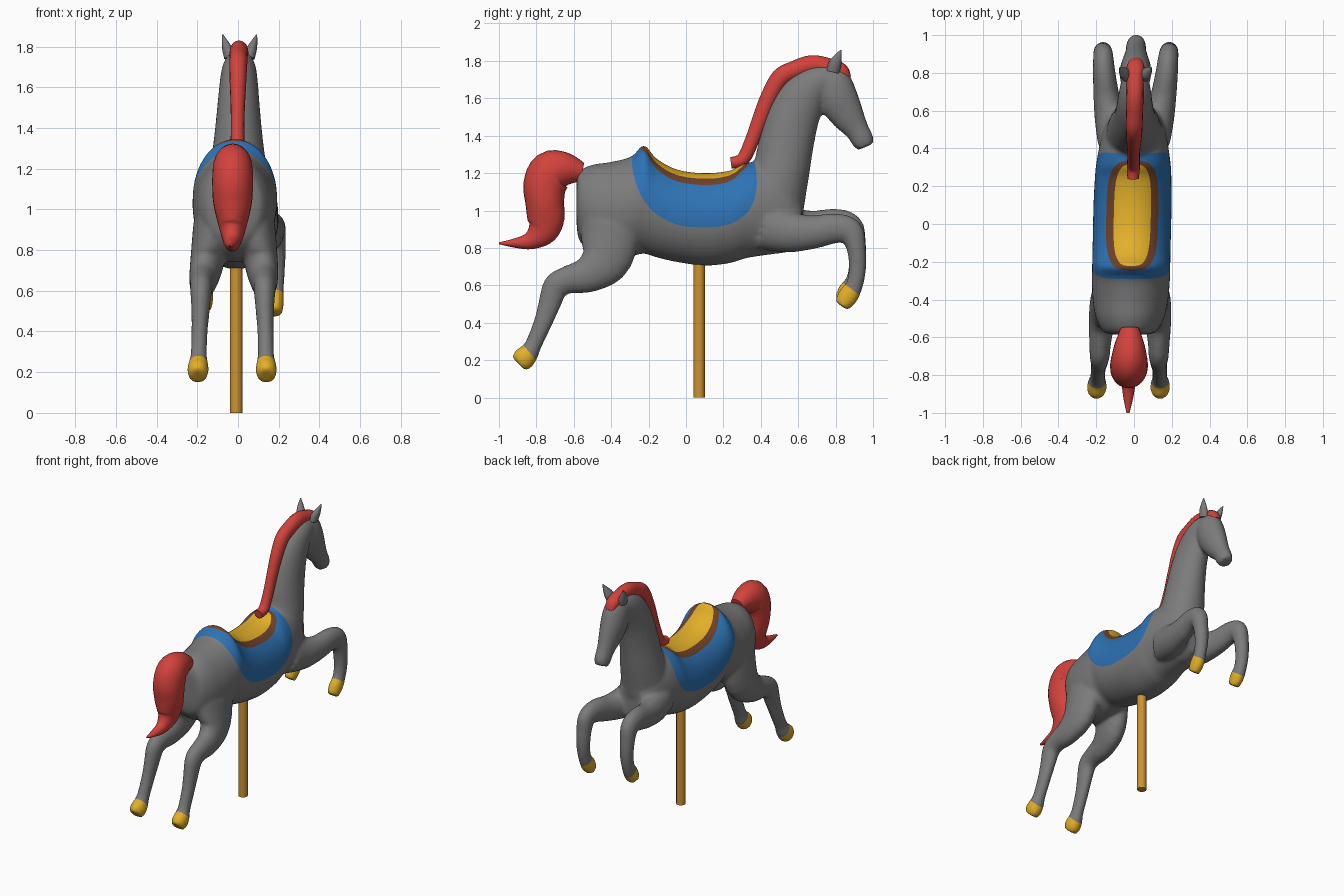
import bpy, bmesh, math
from mathutils import Vector

if "Cube" in bpy.data.objects:
    bpy.data.objects.remove(bpy.data.objects["Cube"])


def material(name, rgb):
    m = bpy.data.materials.new(name)
    m.diffuse_color = (*rgb, 1)
    m.use_nodes = True
    m.node_tree.nodes["Principled BSDF"].inputs["Base Color"].default_value = m.diffuse_color
    return m


GREY = material("grey coat", (0.2, 0.2, 0.2))
BLUE = material("blue blanket", (0.027, 0.17, 0.46))
BROWN = material("brown trim", (0.16, 0.055, 0.024))
YELLOW = material("yellow", (0.76, 0.43, 0.022))
RED = material("red hair", (0.65, 0.055, 0.045))
WOOD = material("orange pole", (0.62, 0.29, 0.03))


def resample(secs, k=4):
    """Catmull-Rom through the section tuples."""
    out, n = [], len(secs)
    for i in range(n - 1):
        p0, p1, p2, p3 = (secs[max(0, min(n - 1, i + j))] for j in (-1, 0, 1, 2))
        for s in range(k):
            t = s / k
            out.append([0.5 * (2 * b + (c - a) * t + (2 * a - 5 * b + 4 * c - d) * t * t
                        + (3 * b - a - 3 * c + d) * t ** 3) for a, b, c, d in zip(p0, p1, p2, p3)])
    out.append(list(secs[-1]))
    return out


def loft(bm, secs, flat=False, side=1, dz=0, sides=24):
    """Elliptical tube; each section is (x, y, z, half thickness in the side plane, half width)."""
    secs = resample(secs)
    rings = []
    for i, (x, y, z, rp, rx) in enumerate(secs):
        a, b = secs[max(0, i - 1)], secs[min(len(secs) - 1, i + 1)]
        t = Vector((1, 0)) if flat else Vector((b[1] - a[1], b[2] - a[2])).normalized()
        ring = []
        for j in range(sides):
            ang = 2 * math.pi * j / sides
            c, s = rx * math.cos(ang), rp * math.sin(ang)
            ring.append(bm.verts.new((side * (x + c), y - t.y * s, z + t.x * s + dz)))
        rings.append(ring)
    faces = [bm.faces.new((r[j], r[(j + 1) % sides], q[(j + 1) % sides], q[j]))
             for r, q in zip(rings, rings[1:]) for j in range(sides)]
    faces += [bm.faces.new(rings[0]), bm.faces.new(rings[-1])]
    bmesh.ops.recalc_face_normals(bm, faces=faces)


def finish(name, bm, mats):
    """The carved animal is turned very slightly, so lean x along y."""
    for v in bm.verts:
        v.co.x += -0.01 + 0.022 * v.co.y
    for f in bm.faces:
        f.smooth = True
    me = bpy.data.meshes.new(name)
    bm.to_mesh(me)
    bm.free()
    for m in mats:
        me.materials.append(m)
    ob = bpy.data.objects.new(name, me)
    bpy.context.collection.objects.link(ob)
    bpy.context.view_layer.objects.active = ob
    ob.select_set(True)
    bpy.ops.object.shade_smooth_by_angle(angle=math.radians(50))
    ob.select_set(False)
    return ob


# --- horse body: overlapping tubes fused into one skin
bm = bmesh.new()
trunk = [(-0.585, 1.15, 0.93, .09), (-0.57, 1.21, 0.84, .14), (-0.5, 1.245, 0.77, .18),
         (-0.4, 1.26, 0.74, .2), (-0.29, 1.29, 0.755, .207), (-0.225, 1.35, 0.77, .207),
         (-0.16, 1.28, 0.75, .207), (-0.05, 1.22, 0.725, .207), (0.1, 1.20, 0.705, .207),
         (0.24, 1.215, 0.72, .203), (0.32, 1.255, 0.745, .197), (0.45, 1.25, 0.765, .175),
         (0.55, 1.2, 0.78, .145), (0.62, 1.06, 0.82, .1)]
loft(bm, [(0, y, (t + b) / 2, (t - b) / 2, w) for y, t, b, w in trunk], flat=True, sides=40)
# neck
loft(bm, [(0, .45, 1.05, .19, .16), (0, .505, 1.2, .155, .14), (0, .535, 1.35, .147, .12),
          (0, .575, 1.5, .138, .105), (0, .63, 1.61, .125, .095), (0, .7, 1.68, .1, .085),
          (0, .78, 1.7, .08, .07)])
# head
loft(bm, [(0, .745, 1.75, .05, .045), (0, .775, 1.695, .1, .077), (0, .812, 1.6, .108, .083),
          (0, .865, 1.505, .09, .068), (0, .915, 1.43, .065, .054), (0, .945, 1.375, .06, .052),
          (0, .96, 1.34, .045, .042)])
# legs
for side, lift in ((1, 0), (-1, .025)):
    loft(bm, [(.09, .42, .92, .13, .1), (.12, .55, .885, .11, .09), (.15, .68, .885, .09, .07),
              (.165, .8, .905, .08, .06), (.172, .88, .885, .07, .054), (.175, .91, .8, .052, .05),
              (.175, .917, .69, .046, .045), (.175, .9, .6, .046, .04), (.173, .865, .54, .055, .043),
              (.173, .83, .49, .042, .036)], side=side, dz=lift)
    loft(bm, [(.1, -.4, .94, .165, .1), (.13, -.425, .75, .14, .085), (.148, -.52, .66, .1, .07),
              (.155, -.63, .63, .075, .058), (.156, -.695, .595, .07, .053), (.158, -.73, .5, .06, .045),
              (.162, -.765, .4, .05, .04), (.165, -.815, .285, .045, .04), (.167, -.84, .24, .054, .049),
              (.168, -.87, .205, .062, .052), (.168, -.895, .18, .05, .042)], side=side)
me = bpy.data.meshes.new("skin")
bm.to_mesh(me)
bm.free()
tmp = bpy.data.objects.new("skin", me)
bpy.context.collection.objects.link(tmp)
rm = tmp.modifiers.new("fuse", 'REMESH')
rm.mode, rm.voxel_size = 'VOXEL', 0.013
sm = tmp.modifiers.new("soften", 'SMOOTH')
sm.factor, sm.iterations = 0.5, 4
fused = bpy.data.meshes.new_from_object(tmp.evaluated_get(bpy.context.evaluated_depsgraph_get()))
bpy.data.objects.remove(tmp)
bm = bmesh.new()
bm.from_mesh(fused)


# --- painted regions: negative inside
def blanket(p):
    u = abs((p.y - 0.04 - 0.15 * max(0, 1.25 - p.z)) / 0.33)
    w = max(0, 1.25 - p.z) / 0.34
    return u ** 2.5 + w ** 2.5 - 1 + 2 * max(0, p.z - 1.25) * (p.y > 0)


def pad(half_width, y0, y1):
    def f(p):
        if p.z < 1.05:
            return 1.0
        return abs(p.x / half_width) ** 3.5 + abs((p.y - (y0 + y1) / 2) / ((y1 - y0) / 2)) ** 3.5 - 1
    return f


def hind_hoof(p):
    return 0.75 * p.y + 0.66 * p.z + 0.468


def front_hoof(p):
    return max(0.6 * (p.y - 0.885) + 0.8 * (p.z - 0.58), 0.7 - p.y)


# cut the skin exactly along each region's outline, then colour the inside
for f in bm.faces:
    f.material_index = 0
for rule, index in ((blanket, 1), (pad(0.138, -0.245, 0.335), 2), (pad(0.098, -0.222, 0.315), 3),
                    (hind_hoof, 3), (front_hoof, 3)):
    val = {v: rule(v.co) for v in bm.verts}
    cuts = []
    for e in list(bm.edges):
        a, b = e.verts
        if val[a] * val[b] < 0:
            t = val[a] / (val[a] - val[b])
            cuts.append(bmesh.utils.edge_split(e, a, min(0.98, max(0.02, t)))[1])
    bmesh.ops.connect_verts(bm, verts=cuts)
    for f in bm.faces:
        if rule(f.calc_center_median()) < 0:
            f.material_index = index
finish("horse_body", bm, [GREY, BLUE, BROWN, YELLOW])

# --- ears
bm = bmesh.new()
for side in (1, -1):
    loft(bm, [(.045, .785, 1.74, .035, .03), (.058, .797, 1.785, .034, .027),
              (.07, .812, 1.82, .022, .017), (.083, .828, 1.858, .003, .003)], side=side, sides=12)
finish("ears", bm, [GREY])

# --- mane with forelock
bm = bmesh.new()
loft(bm, [(0, .24, 1.255, .03, .03), (0, .305, 1.275, .036, .035), (0, .355, 1.38, .038, .033),
          (0, .40, 1.5, .042, .035), (0, .445, 1.61, .045, .04), (0, .505, 1.71, .05, .044),
          (0, .58, 1.75, .05, .045), (0, .67, 1.778, .052, .045), (0, .76, 1.768, .047, .045),
          (0, .83, 1.745, .042, .047), (0, .868, 1.705, .018, .03)], sides=16)
finish("mane", bm, [RED])

# --- tail
bm = bmesh.new()
loft(bm, [(0, -.555, 1.205, .05, .05), (0, -.64, 1.22, .09, .08), (0, -.72, 1.205, .117, .097),
          (0, -.755, 1.13, .115, .1), (0, -.755, 1.04, .103, .096), (0, -.75, .96, .1, .08),
          (0, -.77, .89, .083, .06), (0, -.835, .838, .047, .04), (0, -.92, .826, .024, .026),
          (0, -1.0, .825, .005, .008)])
finish("tail", bm, [RED])

# --- pole
bm = bmesh.new()
bmesh.ops.create_cone(bm, cap_ends=True, segments=24, radius1=.031, radius2=.031, depth=.76)
for v in bm.verts:
    v.co += Vector((0, .07, .38))
finish("pole", bm, [WOOD])
